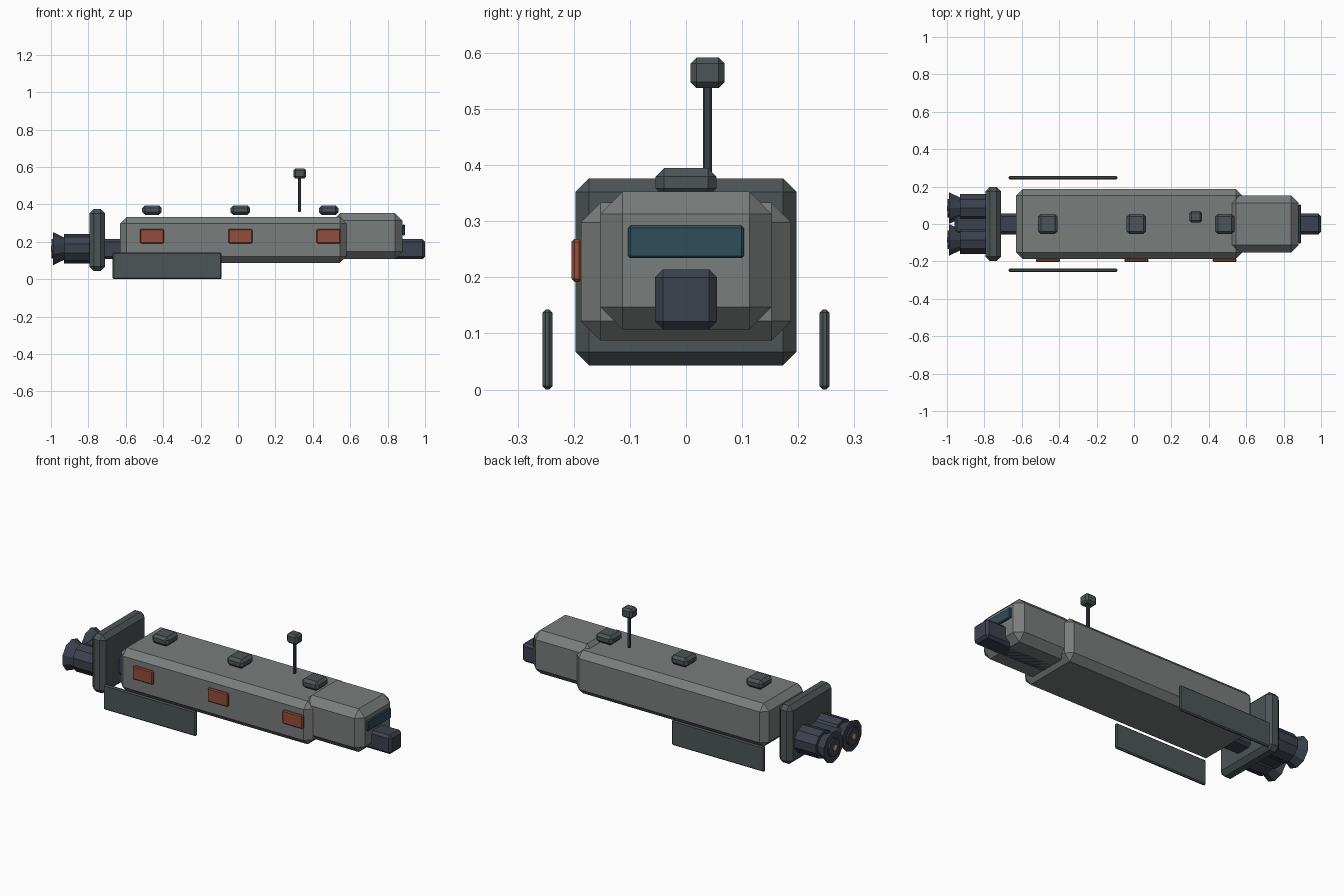
import bpy, bmesh, math
from mathutils import Matrix

if "Cube" in bpy.data.objects:
    bpy.data.objects.remove(bpy.data.objects["Cube"])


def material(name, rgb):
    m = bpy.data.materials.new(name)
    m.diffuse_color = (*rgb, 1)
    m.use_nodes = True
    m.node_tree.nodes["Principled BSDF"].inputs["Base Color"].default_value = m.diffuse_color
    return m


HULL = material("hull_grey", (0.19, 0.205, 0.2))
DARK = material("dark_grey", (0.075, 0.09, 0.092))
STEEL = material("blue_steel", (0.045, 0.053, 0.075))
RUST = material("rust_red", (0.30, 0.075, 0.045))
GLASS = material("dark_glass", (0.03, 0.075, 0.10))
GLOW = material("engine_glow", (0.8, 0.4, 0.1))


def finish(name, bm, mat):
    bmesh.ops.recalc_face_normals(bm, faces=bm.faces)
    me = bpy.data.meshes.new(name)
    bm.to_mesh(me)
    bm.free()
    me.materials.append(mat)
    ob = bpy.data.objects.new(name, me)
    bpy.context.collection.objects.link(ob)
    return ob


def box(name, xs, ys, zs, bevel, mat):
    """Chamfered box given by its (min, max) range on each axis."""
    spans = (xs, ys, zs)
    bm = bmesh.new()
    bmesh.ops.create_cube(bm, size=1)
    for v in bm.verts:
        v.co = [s[0] if c < 0 else s[1] for c, s in zip(v.co, spans)]
    bmesh.ops.bevel(bm, geom=bm.edges[:], offset=bevel, offset_type='OFFSET',
                    segments=1, profile=0.5, affect='EDGES')
    return finish(name, bm, mat)


def cone_x(name, x0, x1, r0, r1, y, z, mat, sides=10):
    """Cone or cylinder along x, radius r0 at x0 and r1 at x1."""
    bm = bmesh.new()
    bmesh.ops.create_cone(bm, cap_ends=True, segments=sides,
                          radius1=r0, radius2=r1, depth=x1 - x0)
    turn = Matrix.Translation(((x0 + x1) / 2, y, z)) @ Matrix.Rotation(math.pi / 2, 4, 'Y')
    # point the vertices at +-y, as seen in the side silhouette
    spin = Matrix.Rotation(math.pi / 2, 4, 'Z')
    bm.transform(turn @ spin)
    return finish(name, bm, mat)


# Body: long spine with hull, command section and rear shield around it
box("spine", (-0.96, 1.0), (-0.055, 0.055), (0.107, 0.214), 0.014, STEEL)
box("main_hull", (-0.63, 0.58), (-0.187, 0.187), (0.087, 0.333), 0.035, HULL)
box("command_section", (0.505, 0.88), (-0.153, 0.153), (0.107, 0.353), 0.04, HULL)
box("window", (0.878, 0.894), (-0.103, 0.103), (0.234, 0.292), 0.004, GLASS)
box("rear_shield", (-0.795, -0.71), (-0.197, 0.197), (0.043, 0.376), 0.024, DARK)

# Roof pods and side hatches share the same spacing
for i, x in enumerate((-0.46, 0.013, 0.485), 1):
    box(f"roof_pod_{i}", (x - 0.052, x + 0.052), (-0.054, 0.054), (0.343, 0.395), 0.015, DARK)
    box(f"side_hatch_{i}", (x - 0.064, x + 0.064), (-0.204, -0.186), (0.192, 0.268), 0.005, RUST)

# Antenna
box("antenna_mast", (0.322, 0.338), (0.030, 0.046), (0.36, 0.545), 0.003, STEEL)
box("antenna_head", (0.296, 0.364), (0.008, 0.069), (0.537, 0.592), 0.011, DARK)

# Mirrored radiator fins and engines
for side, s in (("left", 1), ("right", -1)):
    y = 0.247 * s
    box(f"{side}_fin", (-0.67, -0.088), (y - 0.009, y + 0.009), (0.0, 0.143), 0.006, DARK)
    y, z = 0.085 * s, 0.163
    cone_x(f"{side}_engine", -0.93, -0.78, 0.078, 0.078, y, z, STEEL)
    cone_x(f"{side}_nozzle", -0.988, -0.92, 0.088, 0.055, y, z, STEEL)
    cone_x(f"{side}_nozzle_core", -0.997, -0.98, 0.052, 0.052, y, z, STEEL)
    cone_x(f"{side}_engine_glow", -1.0, -0.99, 0.015, 0.015, y, z, GLOW)
